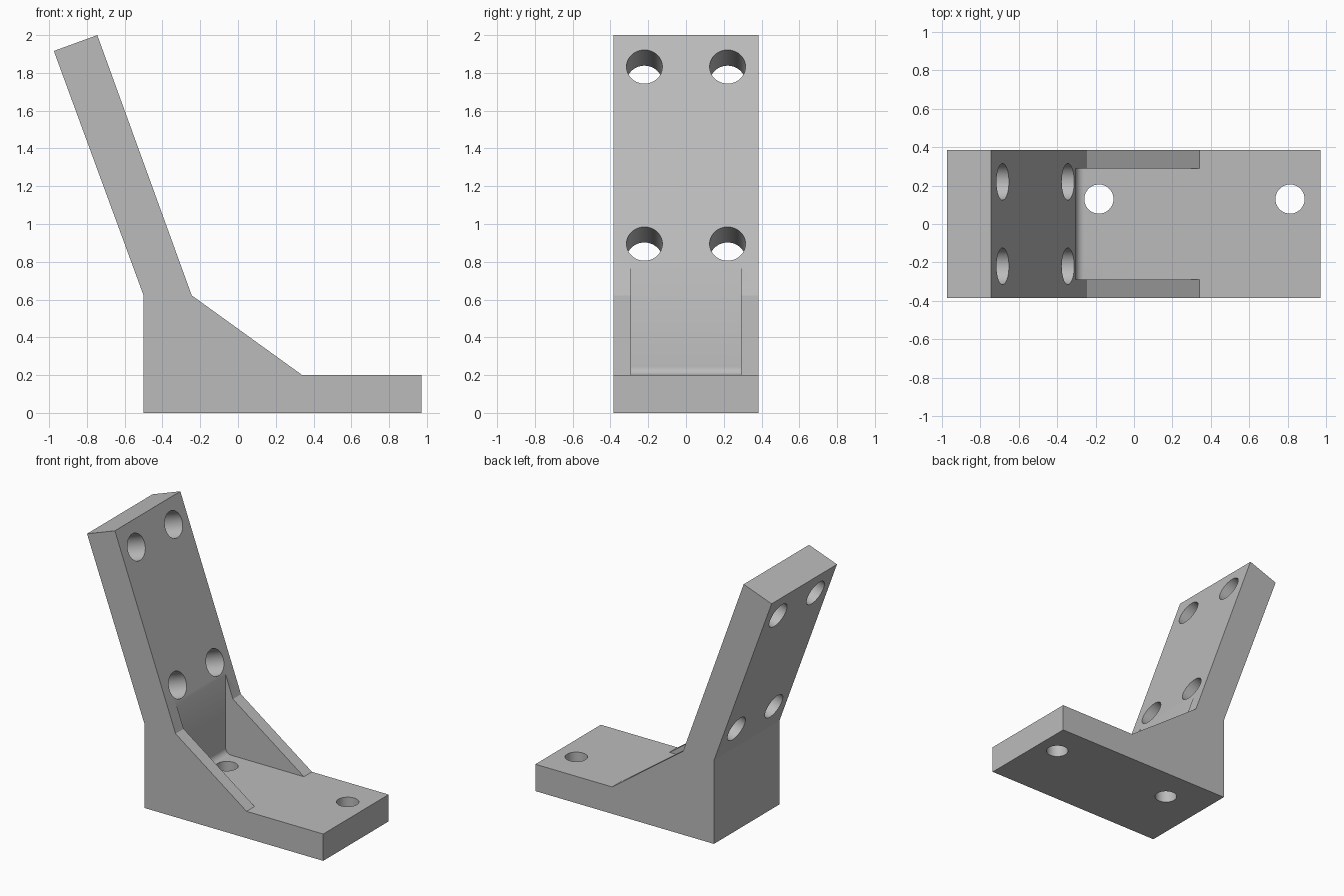
import bpy, bmesh, math
from mathutils import Vector

default = bpy.data.objects.get("Cube")
if default:
    bpy.data.objects.remove(default, do_unlink=True)

HALF_W = 0.385
TILT = math.radians(20)

grey = bpy.data.materials.new("plain_grey")
grey.use_nodes = True
colour = (0.5, 0.5, 0.5, 1)
grey.diffuse_color = colour
grey.node_tree.nodes["Principled BSDF"].inputs["Base Color"].default_value = colour


def prism(name, profile, half_width):
    """Extrude an x-z profile symmetrically along y."""
    bm = bmesh.new()
    face = bm.faces.new([bm.verts.new((x, -half_width, z)) for x, z in profile])
    ext = bmesh.ops.extrude_face_region(bm, geom=[face])
    moved = [v for v in ext["geom"] if isinstance(v, bmesh.types.BMVert)]
    bmesh.ops.translate(bm, verts=moved, vec=(0, 2 * half_width, 0))
    bmesh.ops.recalc_face_normals(bm, faces=bm.faces)
    mesh = bpy.data.meshes.new(name)
    bm.to_mesh(mesh)
    bm.free()
    mesh.materials.append(grey)
    obj = bpy.data.objects.new(name, mesh)
    bpy.context.collection.objects.link(obj)
    return obj


def drill(centre, radius, angle):
    """Cylinder cutter, tilted about y."""
    bpy.ops.mesh.primitive_cylinder_add(vertices=64, radius=radius, depth=0.7,
                                        location=centre, rotation=(0, angle, 0))
    obj = bpy.context.object
    obj.name = "hole_cutter"
    obj.data.materials.append(grey)
    return obj


# Bracket body: foot, gusset and leaning arm in one side profile
bracket = prism("angled_bracket", [
    (-0.5, 0), (0.972, 0), (0.972, 0.2), (0.34, 0.2),
    (-0.245, 0.622), (-0.745, 2.0), (-0.975, 1.916), (-0.5, 0.622)], HALF_W)

# Pocket between the two gusset ribs, with a filleted inner corner
R, wall, floor = 0.045, -0.305, 0.2
fillet = [(wall + R - R * math.cos(a), floor + R - R * math.sin(a))
          for a in (math.pi / 2 * i / 8 for i in range(9))]
cutters = [prism("pocket_cutter",
                 [(wall, 1.0)] + fillet + [(0.34, floor), (0.34, 1.0)], 0.29)]

# Four arm holes, square to the leaning face
for z in (0.895, 1.832):
    x = -0.245 - (z - 0.622) * math.tan(TILT)
    mid = Vector((x, 0, z)) - 0.12 * Vector((math.cos(TILT), 0, math.sin(TILT)))
    for side in (-1, 1):
        cutters.append(drill(mid + Vector((0, side * 0.22, 0)), 0.095,
                             math.pi / 2 - TILT))

# Two vertical mounting holes through the foot
for x in (-0.183, 0.813):
    cutters.append(drill((x, 0.13, 0.1), 0.076, 0))

# Cut everything and tidy up
bpy.ops.object.select_all(action="DESELECT")
bracket.select_set(True)
bpy.context.view_layer.objects.active = bracket
for cutter in cutters:
    cutter.hide_render = True
    mod = bracket.modifiers.new("cut", "BOOLEAN")
    mod.operation = "DIFFERENCE"
    mod.solver = "EXACT"
    mod.object = cutter
    bpy.ops.object.modifier_apply(modifier=mod.name)
for cutter in cutters:
    bpy.data.objects.remove(cutter, do_unlink=True)

bpy.ops.object.shade_smooth_by_angle(angle=math.radians(20))
